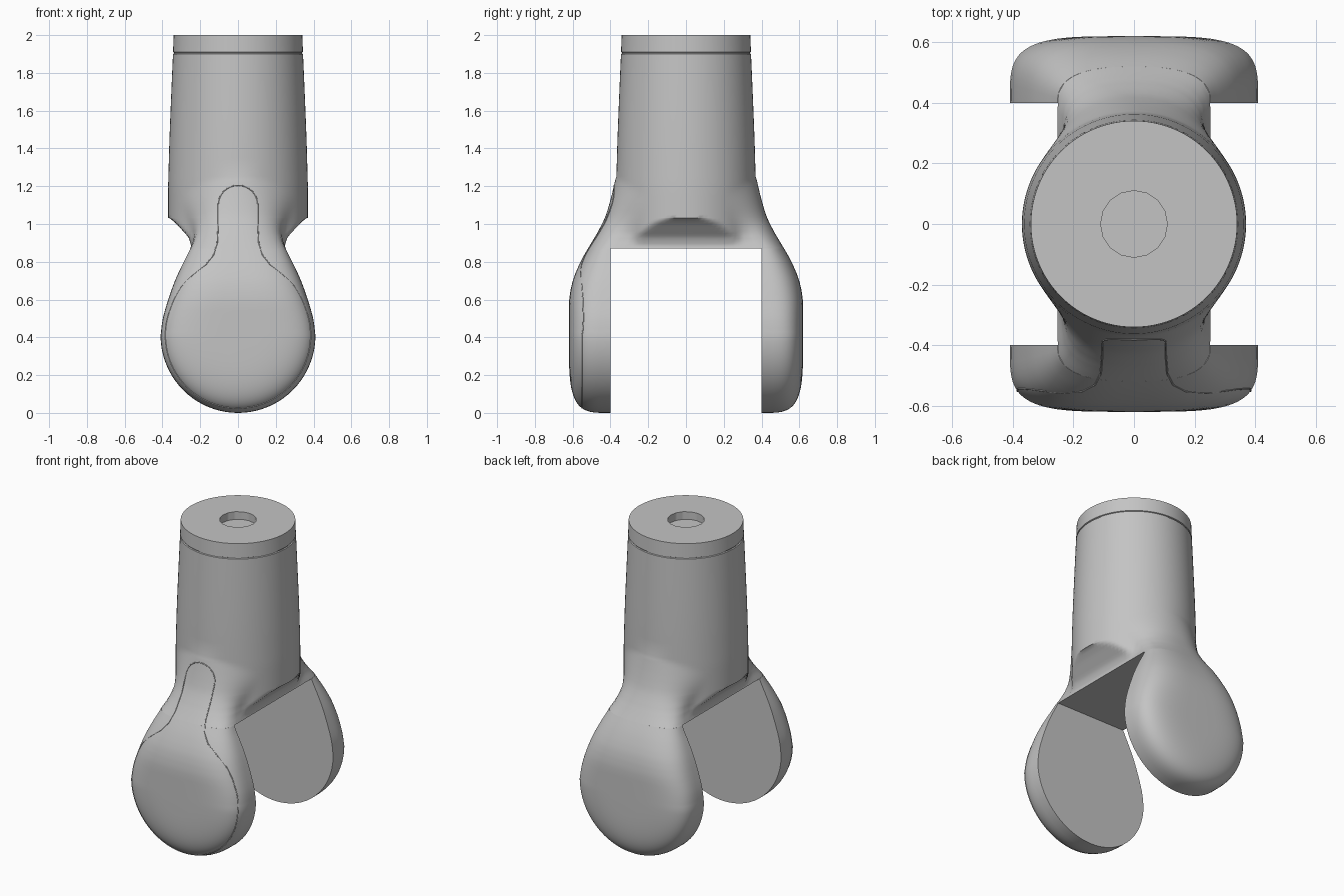
import bpy, bmesh, math

cube = bpy.data.objects.get("Cube")
if cube:
    bpy.data.objects.remove(cube)

grey = bpy.data.materials.new("light_grey")
grey.use_nodes = True
colour = (0.55, 0.55, 0.55, 1)
grey.diffuse_color = colour
for node in grey.node_tree.nodes:
    if node.type == 'BSDF_PRINCIPLED':
        node.inputs["Base Color"].default_value = colour

# Heights and reaches shared by the parts
HEAD, CROTCH, MERGE, LEDGE, TOP = 0.41, 0.87, 1.25, 1.03, 2.0
INNER = 0.4
SEGS = 96

WIDTH = [(.41, .41), (.5, .4), (.6, .37), (.7, .335), (.8, .288), (.87, .25),
         (.95, .225), (1.05, .235), (1.25, .3)]
REACH = [(.41, .62), (.6, .62), (.7, .602), (.8, .56), (.87, .52), (.95, .47),
         (1.05, .42), (1.15, .387), (1.25, .37)]
POWER = [(.41, 4), (.87, 2.6), (1.25, 2)]
START = [(.41, .4), (.87, .4), (1.25, 0)]
BARREL = [(.87, .37), (1.2, .37), (1.45, .363), (1.7, .353), (2, .34)]
WAIST = [(.87, .24), (.93, .262), (1.0, .325), (1.03, .36)]


def lerp(table, z):
    """Straight interpolation in a height table."""
    if z <= table[0][0]:
        return table[0][1]
    for (a, va), (b, vb) in zip(table, table[1:]):
        if z <= b:
            return va + (vb - va) * (z - a) / (b - a)
    return table[-1][1]


def curve(table, z, soft=0.04):
    """Softened interpolation in a height table."""
    return (lerp(table, z - soft) + 2 * lerp(table, z) + lerp(table, z + soft)) / 4


def arm_y(x, z):
    """Outer surface of an arm at x and z."""
    if z < HEAD:
        f = math.hypot(x, z - HEAD) / HEAD
    else:
        f = abs(x) / curve(WIDTH, z)
    if f >= 1:
        return None
    n, start = lerp(POWER, z), lerp(START, z)
    return start + (curve(REACH, z) - start) * (1 - f ** n) ** (1 / n)


def finish(name, bm):
    bmesh.ops.recalc_face_normals(bm, faces=bm.faces)
    mesh = bpy.data.meshes.new(name)
    bm.to_mesh(mesh)
    bm.free()
    mesh.materials.append(grey)
    obj = bpy.data.objects.new(name, mesh)
    bpy.context.collection.objects.link(obj)
    bpy.ops.object.select_all(action='DESELECT')
    obj.select_set(True)
    bpy.context.view_layer.objects.active = obj
    bpy.ops.object.shade_smooth_by_angle(angle=math.radians(40))
    return obj


def add_grid(bm, rows):
    grid = [[bm.verts.new(p) for p in row] for row in rows]
    for r, s in zip(grid, grid[1:]):
        for i in range(len(r) - 1):
            bm.faces.new((r[i], r[i + 1], s[i + 1], s[i]))


def build_arm(name, side):
    """Rounded paddle with a flat inner face."""
    bm = bmesh.new()
    n = 20
    for solid in (1, 0):
        def point(x, z, depth):
            return (x, side * (INNER + solid * depth), z)
        # Lower half of the round head
        rows = []
        for j in range(41):
            a = math.pi * j / 40
            row = []
            for i in range(n + 1):
                u = math.pi / 2 * i / n
                f = math.sin(u) ** .5 * HEAD
                depth = (curve(REACH, HEAD) - INNER) * max(math.cos(u), 0) ** .5
                row.append(point(f * math.cos(a), HEAD - f * math.sin(a), depth))
            rows.append(row)
        add_grid(bm, rows)
        # Upper half narrowing to the neck
        rows = []
        for j in range(25):
            z = HEAD + (CROTCH - HEAD) * j / 24
            e, w = 2 / lerp(POWER, z), curve(WIDTH, z)
            if j == 0:
                w = HEAD
            row = []
            for i in range(-n, n + 1):
                u = math.pi / 2 * i / n
                x = math.copysign(abs(math.sin(u)) ** e, u) * w
                depth = (curve(REACH, z) - INNER) * max(math.cos(u), 0) ** e
                row.append(point(x, z, depth))
            rows.append(row)
        add_grid(bm, rows)
    bmesh.ops.remove_doubles(bm, verts=bm.verts, dist=0.0004)
    bmesh.ops.holes_fill(bm, edges=bm.edges, sides=0)
    return finish(name, bm)


def body_radius(a, z):
    """Barrel and both arm roots, blended with a fillet."""
    c, s = abs(math.cos(a)), abs(math.sin(a))
    barrel = curve(BARREL, z)
    if z <= LEDGE and c > 0.01:
        barrel = min(barrel, lerp(WAIST, z) / c)
    if z >= MERGE:
        return barrel
    low, high = 0, 0.8
    for _ in range(24):
        mid = (low + high) / 2
        y = arm_y(mid * c, z)
        if y is not None and mid * s <= y:
            low = mid
        else:
            high = mid
    k = 0.001 + 0.07 * math.sin(math.pi * (z - CROTCH) / (MERGE - CROTCH))
    h = max(k - abs(low - barrel), 0) / k
    return max(low, barrel) + h * h * k / 4


def socket_radius(a):
    """Sixteen-sided socket outline."""
    step = math.pi / 8
    return 0.11 * math.cos(step / 2) / math.cos(a % step - step / 2)


# Barrel with crotch, fine groove near the top and a shallow socket
angles = [2 * math.pi * i / SEGS for i in range(SEGS)]
levels = [CROTCH + (LEDGE - CROTCH) * i / 12 for i in range(13)]
levels += [LEDGE + 0.002 + (MERGE - LEDGE) * i / 12 for i in range(13)]
levels += [1.35, 1.45, 1.6, 1.75, 1.9]
outlines = [[(body_radius(a, z), z) for a in angles] for z in levels]
for z, dip in ((1.903, .006), (1.907, .006), (1.91, 0), (TOP, 0)):
    outlines.append([(body_radius(a, z) - dip, z) for a in angles])
for z in (TOP, TOP - 0.05):
    outlines.append([(socket_radius(a), z) for a in angles])

bm = bmesh.new()
rings = [[bm.verts.new((r * math.cos(a), r * math.sin(a), z))
          for a, (r, z) in zip(angles, ring)] for ring in outlines]
for lower, upper in zip(rings, rings[1:]):
    for i in range(SEGS):
        j = (i + 1) % SEGS
        bm.faces.new((lower[i], lower[j], upper[j], upper[i]))
bm.faces.new(rings[0][::-1])
bm.faces.new(rings[-1])
finish("barrel", bm)

build_arm("front_arm", -1)
build_arm("back_arm", 1)

# Thin seam of the cover on the front arm
half = [(0.385 * math.sin(a), HEAD - 0.385 * math.cos(a))
        for a in (math.pi * i / 60 for i in range(37))]
half += [(.34, .6), (.3, .67), (.24, .73), (.17, .785), (.13, .835),
         (.11, .9), (.105, 1.0), (.105, 1.1)]
half += [(0.105 * math.cos(a), 1.1 + 0.105 * math.sin(a))
         for a in (math.pi / 2 * i / 8 for i in range(1, 9))]
path = half + [(-x, z) for x, z in half[-2:0:-1]]

seam = bpy.data.curves.new("cover_seam", 'CURVE')
seam.dimensions = '3D'
seam.bevel_depth = 0.003
seam.bevel_resolution = 1
spline = seam.splines.new('POLY')
spline.points.add(len(path) - 1)
spline.use_cyclic_u = True
for p, (x, z) in zip(spline.points, path):
    y = arm_y(x, z) or INNER
    if z > CROTCH:
        a = math.atan2(y, x)
        y = max(y, body_radius(a, z) * math.sin(a))
    p.co = (x, -y, z, 1)
seam.materials.append(grey)
bpy.context.collection.objects.link(bpy.data.objects.new("cover_seam", seam))
